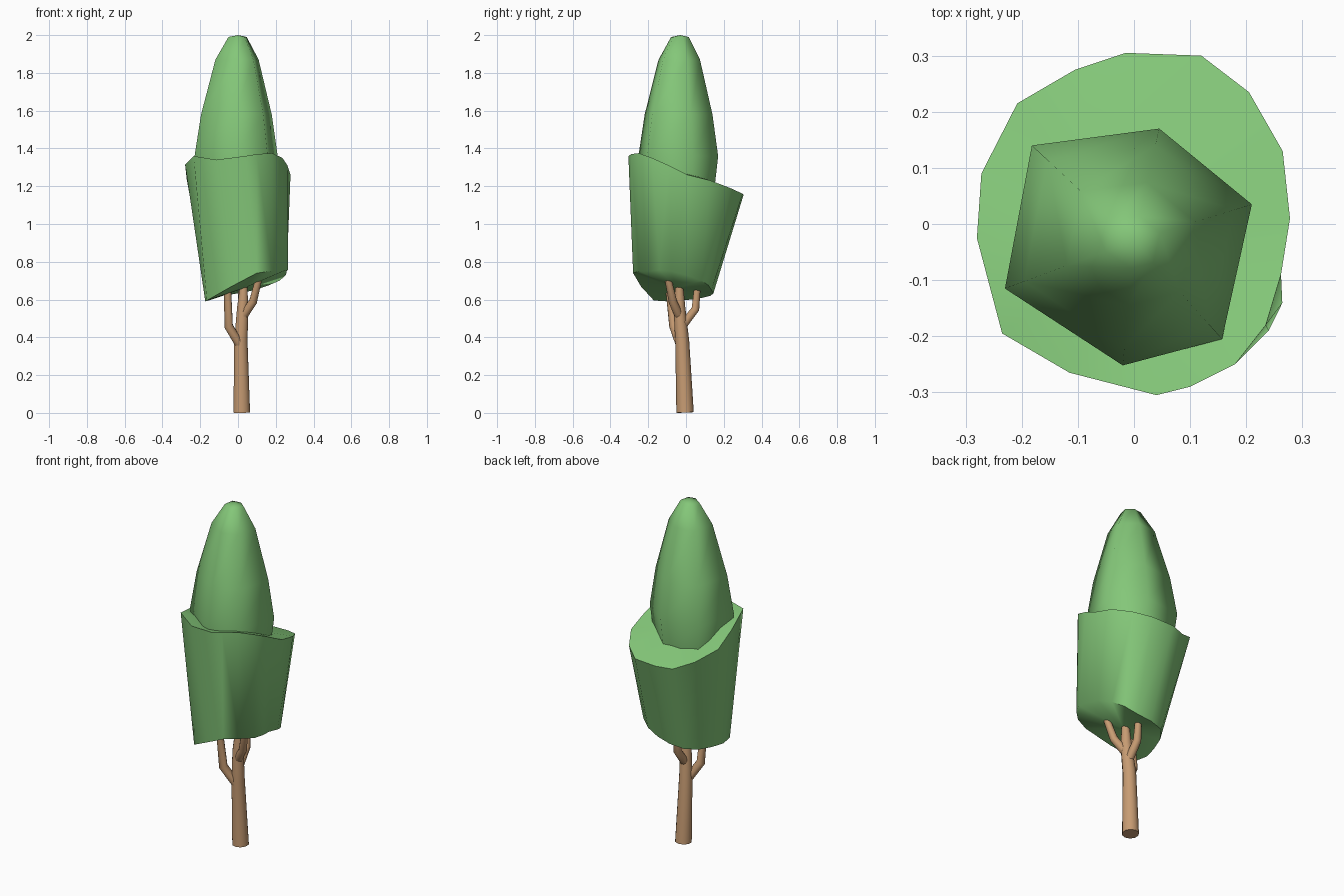
import bpy, bmesh
from mathutils import Vector

if "Cube" in bpy.data.objects:
    bpy.data.objects.remove(bpy.data.objects["Cube"])


def material(name, color):
    m = bpy.data.materials.new(name)
    m.diffuse_color = color
    m.use_nodes = True
    m.node_tree.nodes["Principled BSDF"].inputs["Base Color"].default_value = m.diffuse_color
    return m


LEAF = material("leaf_green", (0.23, 0.57, 0.19, 1))
BARK = material("bark_brown", (0.57, 0.33, 0.17, 1))


def loft(name, rings, bottom, top, angle):
    """Skin a stack of equal-count rings and close both ends with fans."""
    bm = bmesh.new()
    loops = [[bm.verts.new(p) for p in ring] for ring in rings]
    lo, hi = bm.verts.new(bottom), bm.verts.new(top)
    n = len(loops[0])
    for i in range(n):
        j = (i + 1) % n
        for a, b in zip(loops, loops[1:]):
            bm.faces.new((a[i], a[j], b[j], b[i]))
        bm.faces.new((lo, loops[0][j], loops[0][i]))
        bm.faces.new((hi, loops[-1][i], loops[-1][j]))
    bmesh.ops.recalc_face_normals(bm, faces=bm.faces)
    me = bpy.data.meshes.new(name)
    bm.to_mesh(me)
    bm.free()
    ob = bpy.data.objects.new(name, me)
    bpy.context.collection.objects.link(ob)
    me.materials.append(LEAF)
    bpy.ops.object.select_all(action='DESELECT')
    ob.select_set(True)
    bpy.context.view_layer.objects.active = ob
    bpy.ops.object.shade_smooth_by_angle(angle=angle)


def limb(name, pts):
    """Tapered round branch through (x, y, z, radius) points."""
    cu = bpy.data.curves.new(name, 'CURVE')
    cu.dimensions = '3D'
    cu.bevel_depth = 1
    cu.bevel_resolution = 3
    cu.use_fill_caps = True
    sp = cu.splines.new('POLY')
    sp.points.add(len(pts) - 1)
    for p, (x, y, z, r) in zip(sp.points, pts):
        p.co = (x, y, z, 1)
        p.radius = r
    sp.use_smooth = True
    cu.materials.append(BARK)
    bpy.context.collection.objects.link(bpy.data.objects.new(name, cu))


# Lower foliage: slanted cup with a wavy 16-point rim
rim = [(0.278, 0.01, 1.26), (0.265, 0.13, 1.23), (0.205, 0.235, 1.19), (0.12, 0.30, 1.16),
       (-0.015, 0.305, 1.155), (-0.105, 0.275, 1.15), (-0.208, 0.215, 1.195), (-0.272, 0.09, 1.24),
       (-0.28, -0.025, 1.315), (-0.235, -0.195, 1.36), (-0.115, -0.265, 1.34), (0.04, -0.305, 1.36),
       (0.10, -0.29, 1.37), (0.18, -0.25, 1.375), (0.235, -0.18, 1.35), (0.262, -0.09, 1.31)]
base = [Vector(p) for p in (
    (0.258, -0.08, 0.75), (0.22, 0.08, 0.70), (0.09, 0.135, 0.65), (-0.08, 0.13, 0.62),
    (-0.155, -0.02, 0.595), (-0.165, -0.17, 0.595), (0.10, -0.28, 0.74), (0.24, -0.19, 0.75))]
centre = Vector((0.03, -0.05, 0.66))
base_ring = []
for i, p in enumerate(base):
    q = base[i - 1]
    base_ring += [p, centre + ((p + base[(i + 1) % 8]) / 2 - centre) * 1.07]
base_ring = base_ring[1:] + base_ring[:1]      # corners meet the odd rim points
loft("lower_foliage", [base_ring, rim], centre, (0, -0.03, 1.28), 1.22)

# Upper foliage: six-sided tapering crown
hexagon = [(0.21, 0.035), (0.045, 0.17), (-0.182, 0.14),
           (-0.23, -0.115), (-0.02, -0.252), (0.157, -0.205)]
cx, cy = 0.0, -0.03
levels = [(1.18, 0.9), (1.36, 1.0), (1.58, 0.85), (1.87, 0.52), (1.99, 0.22)]
rings = [[(cx + (x - cx) * s, cy + (y - cy) * s, z) for x, y in hexagon] for z, s in levels]
loft("upper_foliage", rings, (cx, cy, 1.18), (cx, cy, 2.0), 1.4)

# Trunk and three branches
limb("trunk", [(0.02, -0.005, 0.002, 0.046), (0.015, -0.02, 0.38, 0.037),
               (0.025, -0.035, 0.56, 0.031), (0.03, -0.035, 0.68, 0.02)])
limb("left_branch", [(0.01, -0.03, 0.36, 0.024), (-0.05, -0.065, 0.46, 0.024),
                     (-0.055, -0.09, 0.66, 0.019)])
limb("right_branch", [(0.025, -0.035, 0.51, 0.024), (0.08, -0.07, 0.59, 0.022),
                      (0.11, -0.095, 0.71, 0.018)])
limb("back_branch", [(0.02, -0.02, 0.46, 0.024), (0.02, 0.05, 0.55, 0.022),
                     (0.02, 0.06, 0.66, 0.018)])
